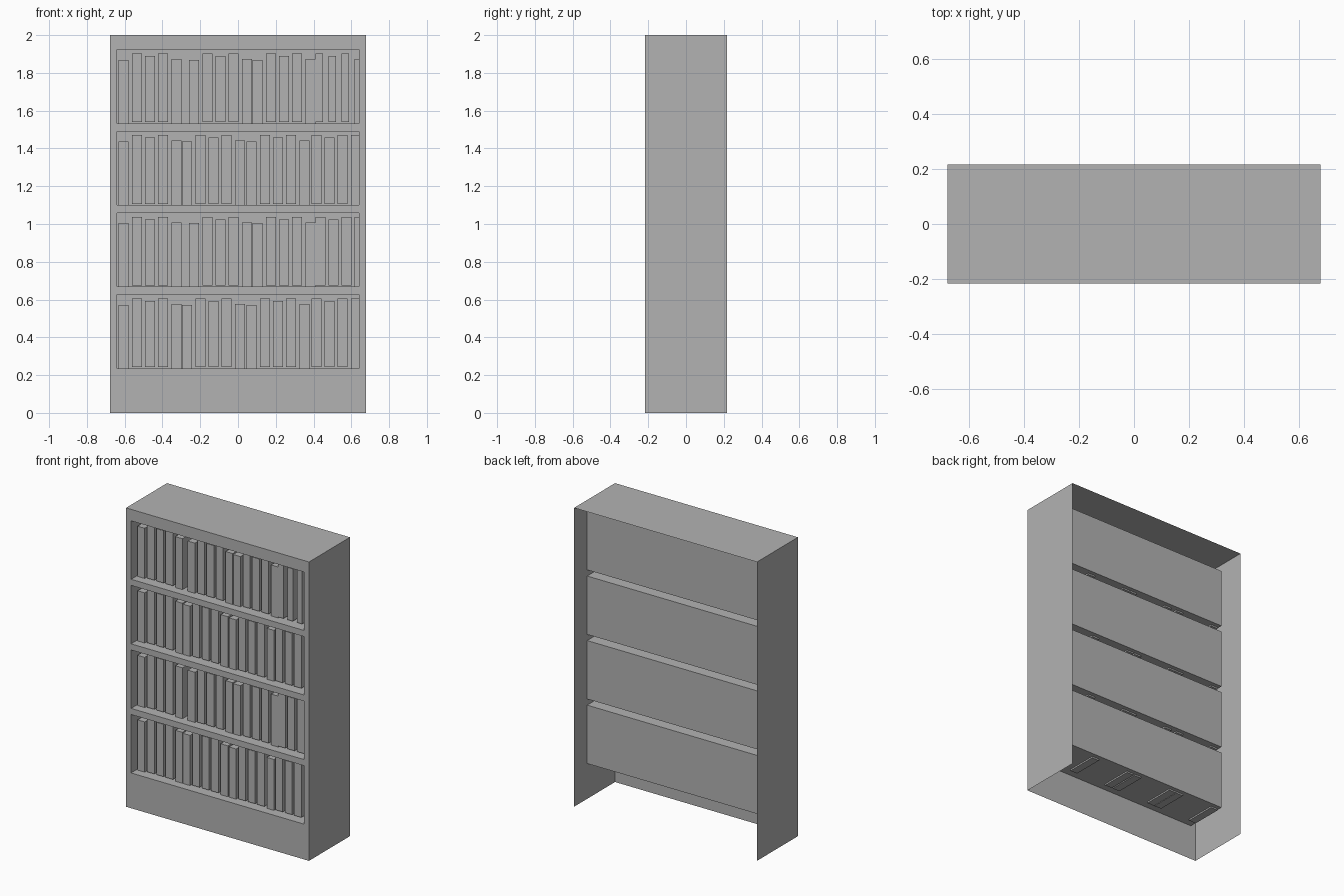
import bpy
import bmesh

default = bpy.data.objects.get("Cube")
if default:
    bpy.data.objects.remove(default, do_unlink=True)

# Overall case and bay sizes
HW, HD, H = 0.677, 0.2165, 2.0
OPEN_X = 0.64
BAY_Z, BAY_STEP, BAY_H = 0.236, 0.432, 0.391
BAY_BACK = 0.078
ROWS = 4

grey = bpy.data.materials.new("plain_grey")
grey.use_nodes = True
grey.diffuse_color = (0.45, 0.45, 0.45, 1)
grey.node_tree.nodes["Principled BSDF"].inputs["Base Color"].default_value = grey.diffuse_color


def make_object(name, bm):
    mesh = bpy.data.meshes.new(name)
    bm.to_mesh(mesh)
    bm.free()
    mesh.materials.append(grey)
    obj = bpy.data.objects.new(name, mesh)
    bpy.context.collection.objects.link(obj)
    return obj


def box(bm, lo, hi, skip=()):
    """Box between two corners, leaving out the named sides."""
    made = bmesh.ops.create_cube(bm, size=1)["verts"]
    for v in made:
        v.co = [b if c > 0 else a for c, a, b in zip(v.co, lo, hi)]
    sides = {"left": (0, -1), "right": (0, 1), "front": (1, -1),
             "back": (1, 1), "bottom": (2, -1), "top": (2, 1)}
    faces = {f for v in made for f in v.link_faces}
    for f in faces:
        f.normal_update()
    doomed = [f for f in faces
              if any(f.normal[sides[s][0]] * sides[s][1] > 0.9 for s in skip)]
    bmesh.ops.delete(bm, geom=doomed, context="FACES")


# Thin outer shell, open at the back and underneath
bm = bmesh.new()
box(bm, (-HW, -HD, 0), (HW, HD, H), skip=("front", "back", "bottom"))
make_object("case_shell", bm)

# Front frame: a grid of cells with the bay openings left out
bm = bmesh.new()
xs = [-HW, -OPEN_X, OPEN_X, HW]
zs = [0]
for r in range(ROWS):
    zs += [BAY_Z + r * BAY_STEP, BAY_Z + r * BAY_STEP + BAY_H]
zs.append(H)
for i in range(len(xs) - 1):
    for k in range(len(zs) - 1):
        if i == 1 and k % 2 == 1:
            continue
        corners = [(xs[i], zs[k]), (xs[i + 1], zs[k]),
                   (xs[i + 1], zs[k + 1]), (xs[i], zs[k + 1])]
        bm.faces.new([bm.verts.new((x, -HD, z)) for x, z in corners])
bmesh.ops.remove_doubles(bm, verts=bm.verts, dist=0.0001)
make_object("front_frame", bm)

# Books repeat in groups of five: (offset along shelf, drop below bay top, floats)
GROUP = [(0, 0.055, False), (0.071, 0.021, True), (0.14, 0.034, True),
         (0.209, 0.021, True), (0.28, 0.05, False)]
STARTS = [(-0.632, -0.296, 0.045, 0.319), (-0.632, -0.26, 0.077, 0.338)]

for r in range(ROWS):
    z0 = BAY_Z + r * BAY_STEP
    z1 = z0 + BAY_H

    # Bay lining behind the opening, running up to the case side on the right
    bm = bmesh.new()
    box(bm, (-OPEN_X, -HD, z0), (HW, BAY_BACK, z1), skip=("front", "right"))
    make_object(f"shelf_bay_{r + 1}", bm)

    # Row of books standing in the bay
    bm = bmesh.new()
    for g, start in enumerate(STARTS[r % 2]):
        last = g == 3
        for offset, drop, floats in GROUP[1 if last else 0:]:
            if last and offset > 0.25 and r < 3:
                drop = 0.021
            width = 0.04 if last and r == 3 else 0.053
            x = start + offset
            bottom = z0 + (0.007 if floats else -0.01)
            box(bm, (x, -0.16, bottom), (x + width, 0.05, z1 - drop))
    make_object(f"book_row_{r + 1}", bm)
